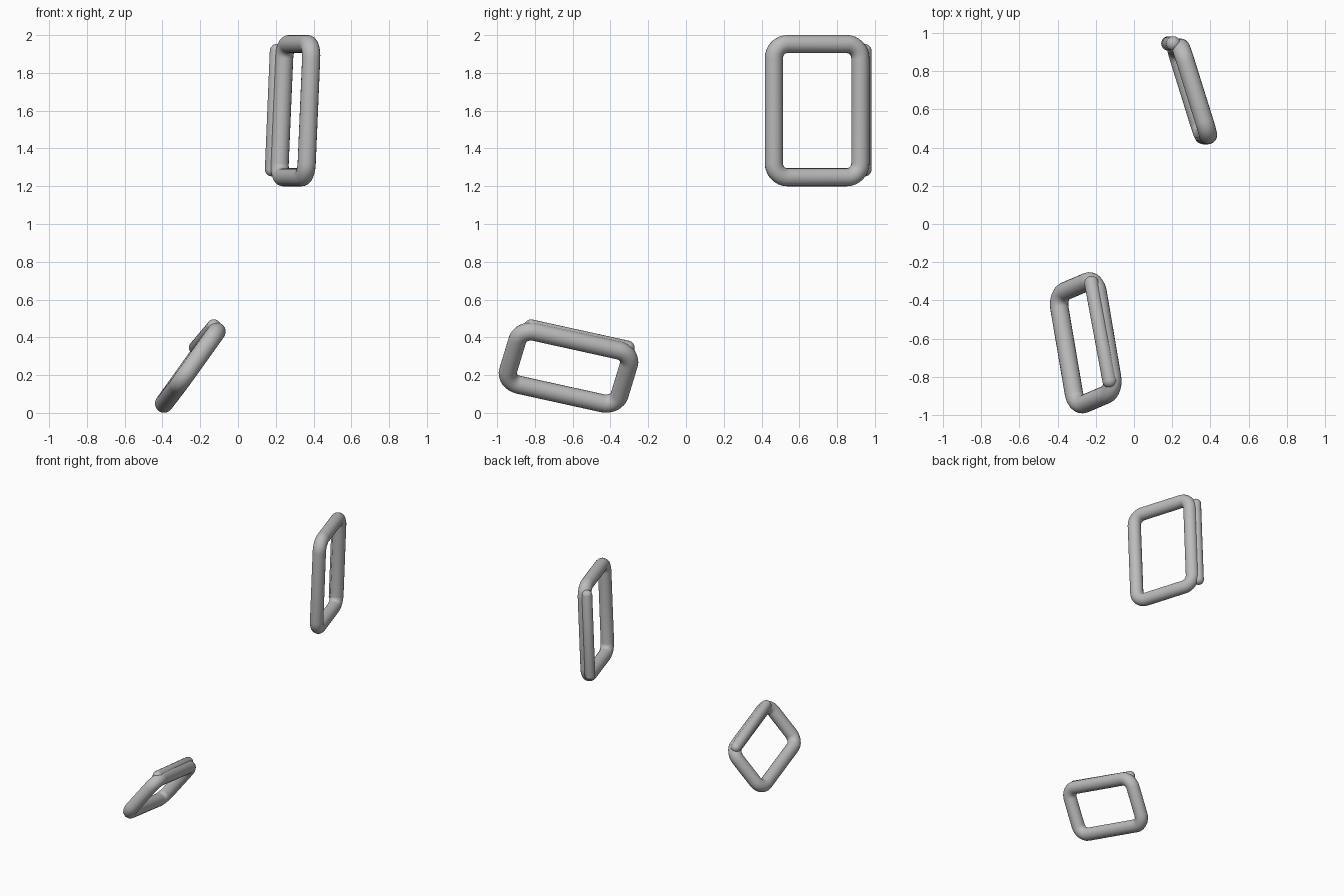
import bpy, bmesh, math
from mathutils import Vector

cube = bpy.data.objects.get("Cube")
if cube:
    bpy.data.objects.remove(cube, do_unlink=True)

grey = bpy.data.materials.new("plain grey")
grey.use_nodes = True
grey.diffuse_color = (0.5, 0.5, 0.5, 1)
grey.node_tree.nodes["Principled BSDF"].inputs["Base Color"].default_value = (0.5, 0.5, 0.5, 1)

TUBE = 0.048
FILLET = 0.075
PIN = 0.038


def finish(obj):
    obj.data.materials.append(grey)
    for poly in obj.data.polygons:
        poly.use_smooth = True


def ring(name, centre, long_side, short_side):
    """Round tube swept around a rectangle with rounded corners."""
    c, l, s = Vector(centre), Vector(long_side) / 2, Vector(short_side) / 2
    lu, su = l.normalized(), s.normalized()
    steps, path = 8, []
    for k, (a, b) in enumerate([(1, 1), (-1, 1), (-1, -1), (1, -1)]):
        pivot = c + a * (l - lu * FILLET) + b * (s - su * FILLET)
        for i in range(steps + 1):
            t = (k + i / steps) * math.pi / 2
            path.append(pivot + FILLET * (lu * math.cos(t) + su * math.sin(t)))
    normal = l.cross(s).normalized()
    sides, n = 20, len(path)
    bm = bmesh.new()
    loops = []
    for i, p in enumerate(path):
        tangent = (path[(i + 1) % n] - path[i - 1]).normalized()
        out = tangent.cross(normal)
        angles = [2 * math.pi * j / sides for j in range(sides)]
        loops.append([bm.verts.new(p + TUBE * (out * math.cos(t) + normal * math.sin(t)))
                      for t in angles])
    for i in range(n):
        a, b = loops[i], loops[(i + 1) % n]
        for j in range(sides):
            k = (j + 1) % sides
            bm.faces.new((a[j], a[k], b[k], b[j]))
    bmesh.ops.recalc_face_normals(bm, faces=bm.faces)
    add(name, bm)


def pin(name, start, end):
    """Rod with rounded ends."""
    a, b = Vector(start), Vector(end)
    bm = bmesh.new()
    bmesh.ops.create_uvsphere(bm, u_segments=20, v_segments=13, radius=PIN)
    half = (b - a).length / 2
    turn = (b - a).to_track_quat('Z', 'Y')
    for v in bm.verts:
        v.co.z += math.copysign(half, v.co.z)
        v.co = turn @ v.co + (a + b) / 2
    add(name, bm)


def add(name, bm):
    mesh = bpy.data.meshes.new(name)
    bm.to_mesh(mesh)
    bm.free()
    obj = bpy.data.objects.new(name, mesh)
    bpy.context.collection.objects.link(obj)
    finish(obj)


# Upright ring with its side pin
ring("upper_ring", (0.304, 0.694, 1.6), (0.03, 0, 0.705), (-0.143, 0.458, 0))
pin("upper_ring_pin", (0.18, 0.945, 1.29), (0.206, 0.945, 1.915))

# Leaning ring with its pin along the raised long side
ring("lower_ring", (-0.2525, -0.622, 0.24), (-0.1, 0.59, -0.13), (0.2, 0.085, 0.28))
pin("lower_ring_pin", (-0.128, -0.82, 0.457), (-0.222, -0.31, 0.345))
